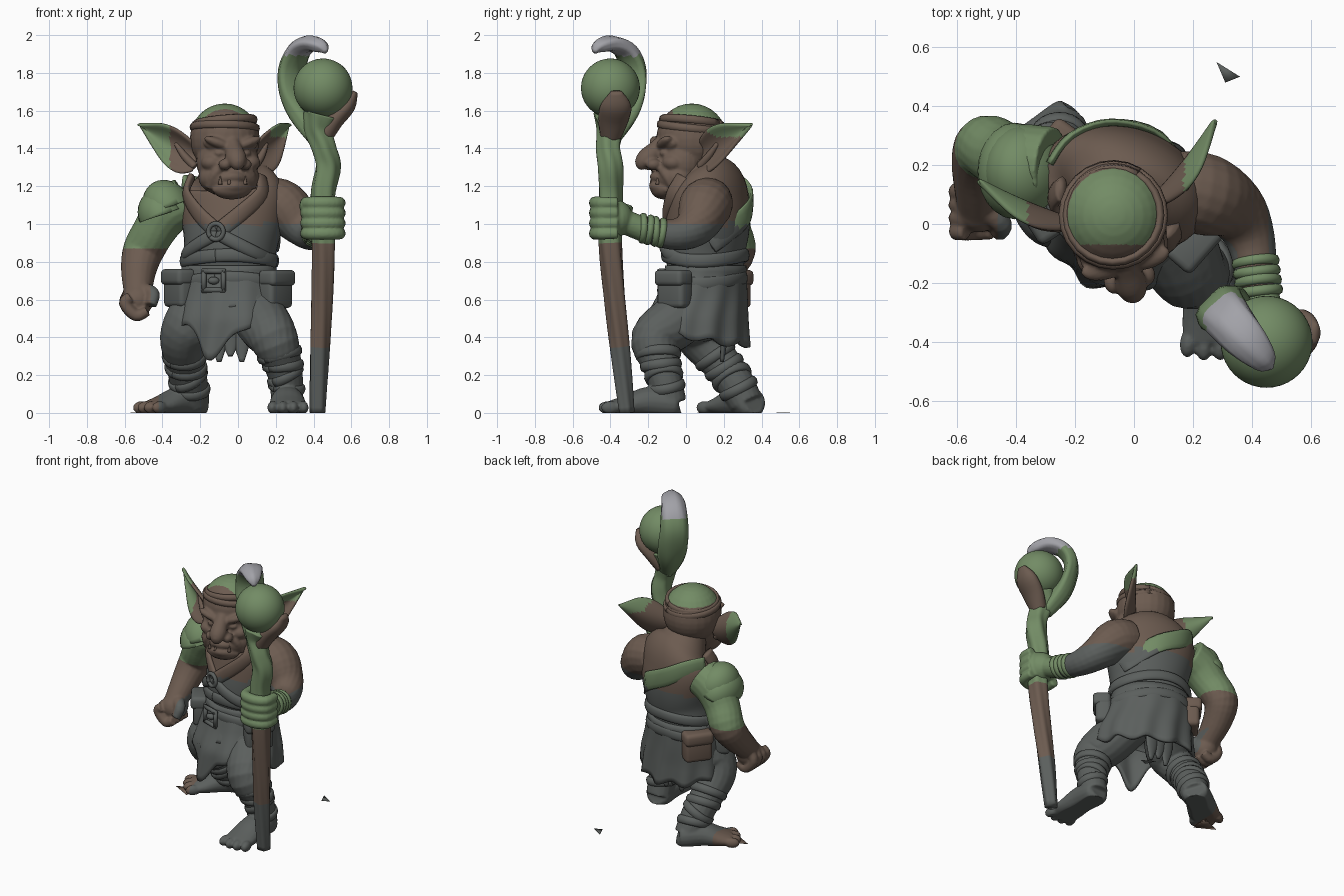
import bpy, bmesh, math
from math import sin, cos, pi, exp
from mathutils import Vector as V, Matrix, Euler

if "Cube" in bpy.data.objects:
    bpy.data.objects.remove(bpy.data.objects["Cube"])

COL = {'green': (.17, .26, .13, 1), 'brown': (.15, .105, .08, 1), 'dark': (.105, .115, .11, 1), 'silver': (.36, .36, .39, 1)}
ORDER = list(COL)
for key in ORDER:
    bpy.data.materials.new(key).diffuse_color = COL[key]
bm = bmesh.new()  # working mesh: shapes are added to it, part() turns it into an object
SKIN = (('REMESH', dict(mode='VOXEL', voxel_size=.0085)), ('SMOOTH', dict(factor=.5, iterations=2)))  # fuses lumps
CLOTH = (('SOLIDIFY', dict(thickness=.022)),)

def part(name, paint, mods=(), xf=Matrix()):
    bmesh.ops.recalc_face_normals(bm, faces=bm.faces)
    me = bpy.data.meshes.new(name)
    bm.to_mesh(me)
    bm.clear()
    ob = bpy.data.objects.new(name, me)
    bpy.context.collection.objects.link(ob)
    for kind, settings in mods:
        m = ob.modifiers.new(kind, kind)
        for k, v in settings.items():
            setattr(m, k, v)
    me = bpy.data.meshes.new_from_object(ob.evaluated_get(bpy.context.evaluated_depsgraph_get()))
    ob.modifiers.clear()
    ob.data = me
    me.transform(xf)
    me.materials.clear()
    for key in ORDER:
        me.materials.append(bpy.data.materials[key])
    for v in me.vertices:
        v.co.z = max(v.co.z, 0)
    for p in me.polygons:
        p.use_smooth = True
        p.material_index = ORDER.index(paint(p.center) if callable(paint) else paint)

def spline(pts, sub):
    out = []
    for i in range(len(pts) - 1):
        a, b, c, d = (pts[max(0, min(len(pts) - 1, i + k))] for k in (-1, 0, 1, 2))
        for t in [j / sub for j in range(sub)]:
            out.append([.5 * (2*q + (r-p)*t + (2*p-5*q+4*r-s)*t*t + (3*q-p-3*r+s)*t**3) for p, q, r, s in zip(a, b, c, d)])
    return out + [list(pts[-1])]

def sheet(rows, closed=False):
    rows = [[bm.verts.new(p) for p in r] for r in rows]
    n = len(rows[0])
    for a, b in zip(rows, rows[1:]):
        for j in range(n if closed else n - 1):
            bm.faces.new((a[j], a[(j+1) % n], b[(j+1) % n], b[j]))
    return rows

def loft(pts, ref=(1, 0, 0), n=18, sub=4, ridge=0):  # tube through (x, y, z, radius along ref[, other radius])
    P, rings, angles = spline(pts, sub), [], [2 * pi * j / n for j in range(n)]
    for i, p in enumerate(P):
        c, r = V(p[:3]), V(ref(p) if callable(ref) else ref)
        t = (V(P[min(i+1, len(P)-1)][:3]) - V(P[max(i-1, 0)][:3])).normalized()
        s = (r - t * r.dot(t)).normalized()
        rings.append([c + (s * cos(a) * p[3] + t.cross(s) * sin(a) * p[-1]) * (1 + ridge * sin(5 * a + i * .25)) for a in angles])
    rings = sheet(rings, True)
    bm.faces.new(rings[0])
    bm.faces.new(rings[-1])

def ball(c, r, rot=(0, 0, 0)):
    m = Matrix.LocRotScale(V(c), Euler(rot), V(r))
    return bmesh.ops.create_uvsphere(bm, u_segments=24, v_segments=16, radius=1, matrix=m)['verts']

def ring(c, axis, R, ra, rb):
    ax = V(axis).normalized()
    u = ax.orthogonal().normalized()
    loft([(*(V(c) + (u*cos(i*pi/12) + ax.cross(u)*sin(i*pi/12)) * R), ra, rb) for i in range(25)], ref=ax, n=8, sub=1)

# Torso table: z, centre x, centre y, half width, half depth (turned by YAW)
YAW = -.35
A, F = V((cos(YAW), sin(YAW), 0)), V((sin(YAW), -cos(YAW), 0))
T = [(.2, -.04, .05, .29, .24), (.5, -.04, .055, .285, .235), (.62, -.05, .085, .265, .21), (.75, -.05, .105, .245, .195),
     (.88, -.04, .1, .25, .215), (1.0, -.03, .115, .275, .215), (1.12, -.03, .125, .29, .2), (1.21, -.03, .125, .26, .175),
     (1.28, -.05, .09, .16, .14), (1.36, -.06, .05, .12, .11)]
def torso_at(th, z, off=0):
    a, b = next((a, b) for a, b in zip(T, T[1:]) if z <= b[0])
    _, x, y, ra, rb = [p + (q - p) * (z - a[0]) / (b[0] - a[0]) for p, q in zip(a, b)]
    return V((x, y, z)) + A * sin(th) * (ra + off) + F * cos(th) * (rb + off)
upper = lambda c: 'brown' if c.z > 1.0 else 'dark'
loft([(x, y, z, ra, rb) for z, x, y, ra, rb in T[1:]], ref=A, n=40)
part('torso', upper)

# Straps, lapels and sashes that follow the torso: angle, height pairs
def strap(name, path, paint, width=.035, thick=.02):
    loft([(*torso_at(th, z, .006), thick, width) for th, z in path], ref=lambda p: (p[0] + .04, p[1] - .11, 0), n=12)
    part(name, paint)
for side, s in (('right', 1), ('left', -1)):
    strap('lapel_' + side, [(s * 1.22, 1.25), (s * .85, 1.16), (s * .45, 1.06), (s * .02, .96)], upper, .045)
    strap('cross_strap_' + side, [(0, .95), (s * .4, .9), (s * .9, .845), (s * 1.6, .8)], 'dark')
strap('back_strap', [(-1.5, 1.2), (-2.1, 1.19), (-2.7, 1.12), (-3.3, 1.03), (-4.2, .9)],
      lambda c: 'green' if c.z > .98 else 'dark', .06, .014)
for name, z in (('sash', .82), ('belt', .7)):
    strap(name, [(a * pi / 12, z + .015 * sin(a * pi / 6 + 1)) for a in range(25)], 'dark', .035, .015)

# Ring brooch and buckle
ring(torso_at(0, .96, .03), F, .042, .013, .013)
part('brooch_ring', 'dark')
c = torso_at(0, .7, .03)
for s in (-1, 1):
    for d, e in ((A * .055, V((0, 0, .055))), (V((0, 0, .05)), A * .065)):
        loft([(*(c + d * s - e), .014), (*(c + d * s + e), .014)], ref=F, n=8, sub=1)
ball(c, (.03, .02, .02))
part('belt_buckle', 'dark')

# Skirt with folds, a pointed front and a ragged hem; loincloth behind
rows = [[] for r in range(13)]
for th in [2 * pi * j / 96 - pi for j in range(96)]:
    hem = .47 - .11 * (1 - cos(th)) / 2 - .19 * exp(-(th / .3) ** 2) + .015 * sin(9 * th)
    for r in range(13):
        z = .78 + (hem - .78) * r / 12
        k = (.78 - z) / .4
        rows[r].append(torso_at(th, z, .01 + .025 * k + .012 * k * sin(11 * th + 2 * k)))
sheet(rows, True)
part('skirt', 'dark', CLOTH)
for i, x in enumerate((-.1, -.04, .02)):
    loft([(x, .2, .5, .05, .02), (x, .2, .38, .045, .018), (x, .19, .27 + .03 * (i % 2), .012, .01)])
part('loincloth', 'dark')

# Pouches
for name, c, yaw, paint in (('pouch_right', (.2, -.06, .66), .85, 'dark'), ('pouch_left', (-.31, .04, .665), -1.0, 'dark'),
                            ('pouch_back', (-.26, .25, .66), -2.2, 'brown')):
    for dy, z, sz in ((0, -.01, (.18, .1, .19)), (-.01, .055, (.19, .115, .085))):
        bmesh.ops.create_cube(bm, size=1, matrix=Matrix.LocRotScale(V((0, dy, z)), None, V(sz)))
    bmesh.ops.bevel(bm, geom=bm.edges[:], offset=.025, segments=3, affect='EDGES', profile=.5)
    part(name, paint, xf=Matrix.Translation(c) @ Matrix.Rotation(yaw, 4, 'Z'))

# Legs with bare feet and bandaged shins
LEGS = {'right': ([(.06, .06, .58, .14), (.13, -.06, .48, .145), (.19, -.165, .39, .13), (.23, -.14, .28, .105),
                   (.255, -.11, .17, .09), (.26, -.08, .05, .085)], (.26, -.06, 0), (.265, -.4, 0)),
        'left': ([(-.15, .15, .58, .15), (-.24, .06, .48, .15), (-.29, .08, .39, .125), (-.28, .18, .27, .105),
                  (-.26, .26, .16, .1), (-.24, .32, .05, .09)], (-.21, .35, 0), (-.46, .16, 0))}
for side, (path, heel, toe) in LEGS.items():
    loft(path)
    h, t = V(heel), V(toe)
    d = (t - h).normalized()
    w = V((-d.y, d.x, 0))
    spots = [(-.06, .05, .05, .05), (0, .05, .085, .08), (.4, .06, .09, .08), (.75, .04, .1, .055), (1, .03, .1, .035)]
    loft([(*(h + (t - h) * u + V((0, 0, z))), ra, rb) for u, z, ra, rb in spots], ref=w)
    for i in range(4):  # toes
        ball(t + w * (-.08 + i * .053) + d * (.02 - .012 * abs(i - 1.5)) + V((0, 0, .028)), (.05, .029, .034),
             (0, 0, math.atan2(d.y, d.x) + (i - 1.5) * .1))
    part('leg_' + side, lambda c: 'brown' if c.x < -.42 and c.z < .1 else 'dark', SKIN)
    P = spline(path[2:], 4)
    for i in range(3, 11, 2):
        ax = V(P[i+1][:3]) - V(P[i-1][:3]) + V((.02 * sin(i * 2), .012 * cos(i * 3), 0))
        ring(P[i][:3], ax, P[i][3] * .96, .028, .016)
    part('shin_wraps_' + side, 'dark')

# Arm holding the staff
loft([(.14, .12, 1.12, .13), (.24, .1, 1.09, .14), (.34, .05, .99, .11), (.395, -.05, .945, .085), (.42, -.2, .965, .068),
      (.445, -.32, 1.01, .065)], ref=(0, 0, 1))
ball((.45, -.38, 1.03), (.1, .1, .1))
for z in (.95, 1.004, 1.058, 1.112):
    loft([(.36, -.35, z, .03), (.37, -.45, z, .033), (.45, -.48, z, .034), (.53, -.45, z, .033), (.54, -.36, z, .028)], ref=(0, 0, 1))
loft([(.4, -.3, 1.06, .04), (.36, -.38, 1.09, .035), (.36, -.45, 1.1, .03)], ref=(0, 0, 1))
part('staff_arm', lambda c: 'green' if c.y < -.22 else upper(c), SKIN)
for i in range(4):
    ring((.413 + .004 * i, -.13 - .033 * i, .953 + .008 * i), (.12, -1, .15 - .1 * (i % 2)), .068, .018, .014)
part('wrist_wraps', 'green')

# Free arm with a fist
loft([(-.28, .2, 1.12, .13), (-.37, .21, 1.07, .13), (-.44, .23, .97, .115), (-.5, .26, .86, .11), (-.525, .2, .76, .095),
      (-.53, .1, .66, .078), (-.53, .04, .6, .07)])
ball((-.53, .06, .6), (.085, .09, .085), (.4, 0, 0))
for y in (.11, .065, .02, -.025):
    loft([(-.57, y, .62 + y / 4, .03), (-.6, y, .58, .031), (-.54, y, .515, .031), (-.48, y, .54, .027)], ref=(0, 1, 0))
loft([(-.5, .05, .65, .04), (-.45, 0, .63, .036), (-.46, -.03, .57, .03)])
part('free_arm', lambda c: 'green' if c.z > .87 else 'dark' if c.x > -.46 and c.z < .68 else 'brown', SKIN)

# Layered shoulder guard
for c, r in (((-.37, .18, 1.08), (.13, .155, .16)), ((-.4, .18, 1.04), (.125, .165, .15))):
    vs = set(ball(c, r, (0, -.5, 0)))
    geom = list(vs) + [g for g in bm.edges[:] + bm.faces[:] if g.verts[0] in vs]
    bmesh.ops.bisect_plane(bm, geom=geom, plane_co=(c[0], c[1], c[2] + .01), plane_no=(.35, 0, -1), clear_outer=True)
part('shoulder_guard', 'green', CLOTH)

# Head, built facing forward then turned
HEAD = Matrix.Translation((-.07, .03, 0)) @ Matrix.Rotation(.25, 4, 'Z')
for c, r in (((0, 0, 1.45), (.185, .188, .188)), ((0, -.06, 1.33), (.168, .135, .16)), ((0, -.09, 1.245), (.165, .12, .1)),
             ((0, -.15, 1.185), (.105, .07, .055)), ((0, -.13, 1.43), (.15, .06, .06))):
    ball(c, r)
loft([(0, -.14, 1.45, .04), (0, -.19, 1.4, .045), (0, -.24, 1.35, .055), (0, -.265, 1.32, .045), (0, -.26, 1.29, .02)])
for s in (-1, 1):  # brows, eyes, cheeks, nostrils, mouth folds
    ball((s * .07, -.165, 1.425), (.09, .042, .028), (0, -s * .35, 0))
    ball((s * .07, -.165, 1.375), (.03, .025, .018))
    ball((s * .1, -.125, 1.325), (.06, .06, .045))
    ball((s * .055, -.22, 1.315), (.034, .042, .03))
    loft([(s * .05, -.185, 1.31, .022), (s * .1, -.165, 1.26, .026), (s * .12, -.13, 1.19, .02)])
for y, z in ((-.2, 1.25), (-.205, 1.2)):  # lips
    loft([(x, y + 5 * x * x, z - 2 * x * x, .026 - abs(x) * .1) for x in (-.1, -.05, 0, .05, .1)], ref=(0, 0, 1))
part('head', lambda c: 'green' if c.z > 1.55 and c.y > -.07 else 'brown', SKIN, HEAD)
for x in (-.075, -.03, .06):
    loft([(x, -.22 + abs(x) * .3, 1.21, .012), (x, -.22 + abs(x) * .3, 1.255, .002)], n=8)
part('teeth', 'brown', xf=HEAD)
for z, R, ax in ((1.51, .172, (.05, .1, 1)), (1.54, .16, (-.06, .12, 1))):
    ring((0, 0, z), ax, R, .022, .014)
part('headband', 'brown', xf=HEAD)

# Cupped pointed ears
EAR = [(.14, .03, 1.36, .09), (.2, .07, 1.385, .125), (.27, .12, 1.425, .115), (.34, .175, 1.475, .065), (.41, .235, 1.53, .006)]
for side, s in (('right', 1), ('left', -1)):
    sheet([[(s * (x + .4 * h * v * v), y - .4 * h * v * v, z + h * v) for v in [j / 4 - 1 for j in range(9)]] for x, y, z, h in spline(EAR, 3)])
    loft([(s * .16, .0, 1.3, .025), (s * .21, .04, 1.36, .022), (s * .25, .08, 1.43, .012)], n=8)
    part('ear_' + side, lambda c: 'green' if c.x > .17 and c.z > 1.46 or c.x < -.36 else 'brown', CLOTH + (('SUBSURF', dict(levels=1)),), HEAD)

# Gnarled staff, broad prong, hooked crest and orb
loft([(.42, -.315, 0, .04), (.43, -.345, .3, .05), (.445, -.375, .6, .055), (.455, -.4, .9, .06), (.45, -.4, 1.15, .062),
      (.475, -.4, 1.3, .065), (.455, -.41, 1.4, .062), (.425, -.4, 1.5, .07), (.44, -.4, 1.58, .09)], n=30, sub=6, ridge=.08)
part('staff', lambda c: 'dark' if c.z < .35 else 'brown' if c.z < .92 else 'green')
loft([(.45, -.4, 1.46, .055, .05), (.51, -.385, 1.55, .08, .05), (.58, -.37, 1.63, .08, .045), (.62, -.37, 1.7, .03, .015)], ref=(0, 1, 0))
part('staff_prong', 'brown')
loft([(.41, -.39, 1.46, .05, .05), (.34, -.32, 1.58, .08, .055), (.295, -.285, 1.7, .095, .045), (.285, -.28, 1.82, .09, .045),
      (.32, -.32, 1.915, .08, .045), (.38, -.39, 1.955, .07, .042), (.44, -.46, 1.94, .045, .035), (.465, -.485, 1.91, .012, .012)],
     ref=(.72, .69, 0), ridge=.07)
part('staff_crest', lambda c: 'silver' if c.z > 1.89 else 'green')
bmesh.ops.create_icosphere(bm, subdivisions=4, radius=.156, matrix=Matrix.Translation((.45, -.4, 1.72)))
part('orb', 'green')

# Loose flat slivers on the floor
for name, paint, pts in (('floor_sliver', 'dark', ((.28, .55), (.36, .5), (.31, .48))), ('toe_sliver', 'brown', ((-.57, .13), (-.44, .06), (-.42, .2)))):
    bm.faces.new([bm.verts.new((x, y, .002)) for x, y in pts])
    part(name, paint, (('SOLIDIFY', dict(thickness=.004)),))

for m in bpy.data.materials:
    if m.users and not m.is_grease_pencil:
        m.use_nodes = True
        m.node_tree.nodes["Principled BSDF"].inputs["Base Color"].default_value = m.diffuse_color
